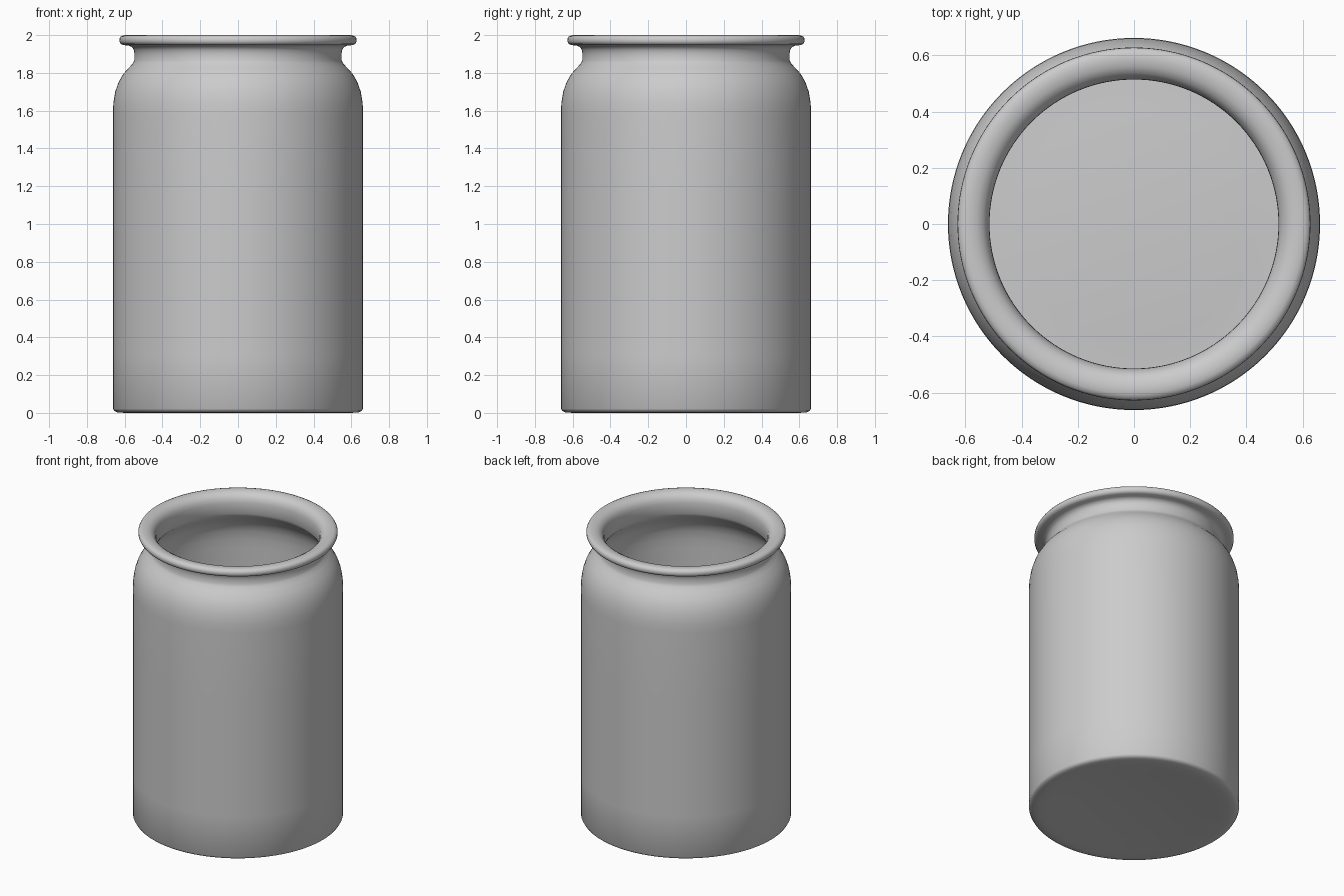
import bpy, bmesh, math

SEGMENTS = 128


def lathe(name, profile, segments):
    """Revolve an (r, z) profile around z; zero-radius ends close to a pole."""
    bm = bmesh.new()
    rings = []
    for r, z in profile:
        n = 1 if r == 0 else segments
        rings.append([bm.verts.new((r * math.cos(2 * math.pi * i / segments),
                                    r * math.sin(2 * math.pi * i / segments), z))
                      for i in range(n)])
    for a, b in zip(rings, rings[1:]):
        for i in range(segments):
            j = (i + 1) % segments
            if len(a) == 1:
                bm.faces.new((a[0], b[j], b[i]))
            elif len(b) == 1:
                bm.faces.new((a[i], a[j], b[0]))
            else:
                bm.faces.new((a[i], a[j], b[j], b[i]))
    bmesh.ops.recalc_face_normals(bm, faces=bm.faces)
    mesh = bpy.data.meshes.new(name)
    bm.to_mesh(mesh)
    bm.free()
    obj = bpy.data.objects.new(name, mesh)
    bpy.context.collection.objects.link(obj)
    return obj


# Underside with a shallow hollow, then the rounded foot
base = [(0, 0.025), (0.25, 0.022), (0.42, 0.012), (0.54, 0.003), (0.60, 0.0),
        (0.64, 0.003), (0.655, 0.01), (0.662, 0.022)]
# Outer wall, shoulder and neck
outer = [(0.662, 0.3), (0.662, 1.1), (0.662, 1.58), (0.66, 1.64), (0.65, 1.70),
         (0.633, 1.75), (0.607, 1.795), (0.575, 1.83), (0.557, 1.85),
         (0.549, 1.865), (0.548, 1.90), (0.551, 1.92), (0.561, 1.937), (0.58, 1.945)]
# Rolled rim
rim = [(0.608, 1.947), (0.622, 1.954), (0.628, 1.967), (0.627, 1.982),
       (0.62, 1.993), (0.605, 1.999), (0.585, 2.0), (0.56, 1.996),
       (0.538, 1.984), (0.522, 1.963), (0.515, 1.935)]
# Inner wall and slightly domed floor
inner = [(0.514, 1.86), (0.525, 1.838), (0.55, 1.81), (0.582, 1.775),
         (0.607, 1.735), (0.62, 1.69), (0.627, 1.63), (0.628, 1.57), (0.628, 1.1),
         (0.628, 0.07), (0.62, 0.05), (0.60, 0.04), (0.54, 0.04),
         (0.42, 0.047), (0.25, 0.057), (0, 0.06)]

jar = lathe("jar", base + outer + rim + inner, SEGMENTS)
bpy.context.view_layer.objects.active = jar
jar.select_set(True)
bpy.ops.object.shade_smooth_by_angle(angle=math.radians(40))
